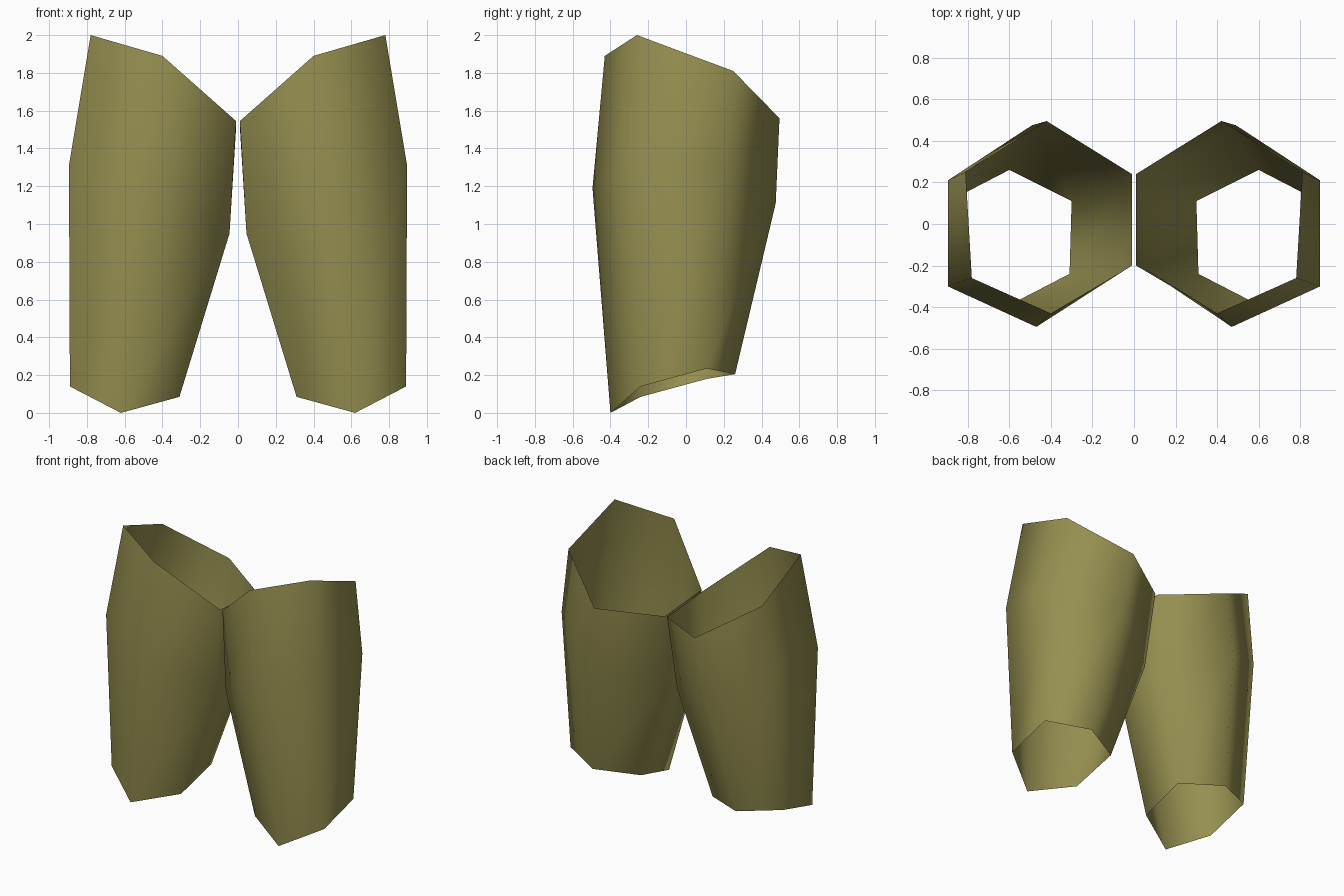
import bpy
import bmesh

default_cube = bpy.data.objects.get("Cube")
if default_cube:
    bpy.data.objects.remove(default_cube, do_unlink=True)

# Single olive cloth colour
olive = bpy.data.materials.new("olive_cloth")
olive.use_nodes = True
colour = (0.30, 0.275, 0.08, 1.0)
olive.diffuse_color = colour
shader = next(n for n in olive.node_tree.nodes if n.type == "BSDF_PRINCIPLED")
shader.inputs["Base Color"].default_value = colour
shader.inputs["Roughness"].default_value = 0.9

# Six-sided cross-sections of the left leg, counterclockwise:
# outer front, outer back, back, inner back, inner front, front
hem = [(.89, -.24, .14), (.89, .11, .235), (.60, .26, .205),
       (.30, .11, .18), (.31, -.24, .085), (.62, -.40, 0)]
thigh = [(.895, -.30, 1.31), (.895, .21, 1.30), (.49, .475, 1.11),
         (.045, .17, .95), (.045, -.21, .95), (.47, -.495, 1.19)]
waist = [(.78, -.26, 2), (.81, .25, 1.81), (.42, .495, 1.56),
         (.01, .24, 1.51), (.01, -.20, 1.545), (.40, -.43, 1.89)]


def build_leg(name, side):
    """Loft an open tube through the cross-sections; side mirrors it in x."""
    bm = bmesh.new()
    rings = [[bm.verts.new((side * x, y, z)) for x, y, z in section]
             for section in (hem, thigh, waist)]
    for lower, upper in zip(rings, rings[1:]):
        count = len(lower)
        for i in range(count):
            j = (i + 1) % count
            corners = [lower[i], lower[j], upper[j], upper[i]]
            if side < 0:
                corners.reverse()  # keep the mirrored normals outward
            bm.faces.new(corners).smooth = True
    mesh = bpy.data.meshes.new(name)
    bm.to_mesh(mesh)
    bm.free()
    mesh.materials.append(olive)
    leg = bpy.data.objects.new(name, mesh)
    bpy.context.collection.objects.link(leg)
    return leg


# Matching pair of open trouser legs
build_leg("left_trouser_leg", 1)
build_leg("right_trouser_leg", -1)
